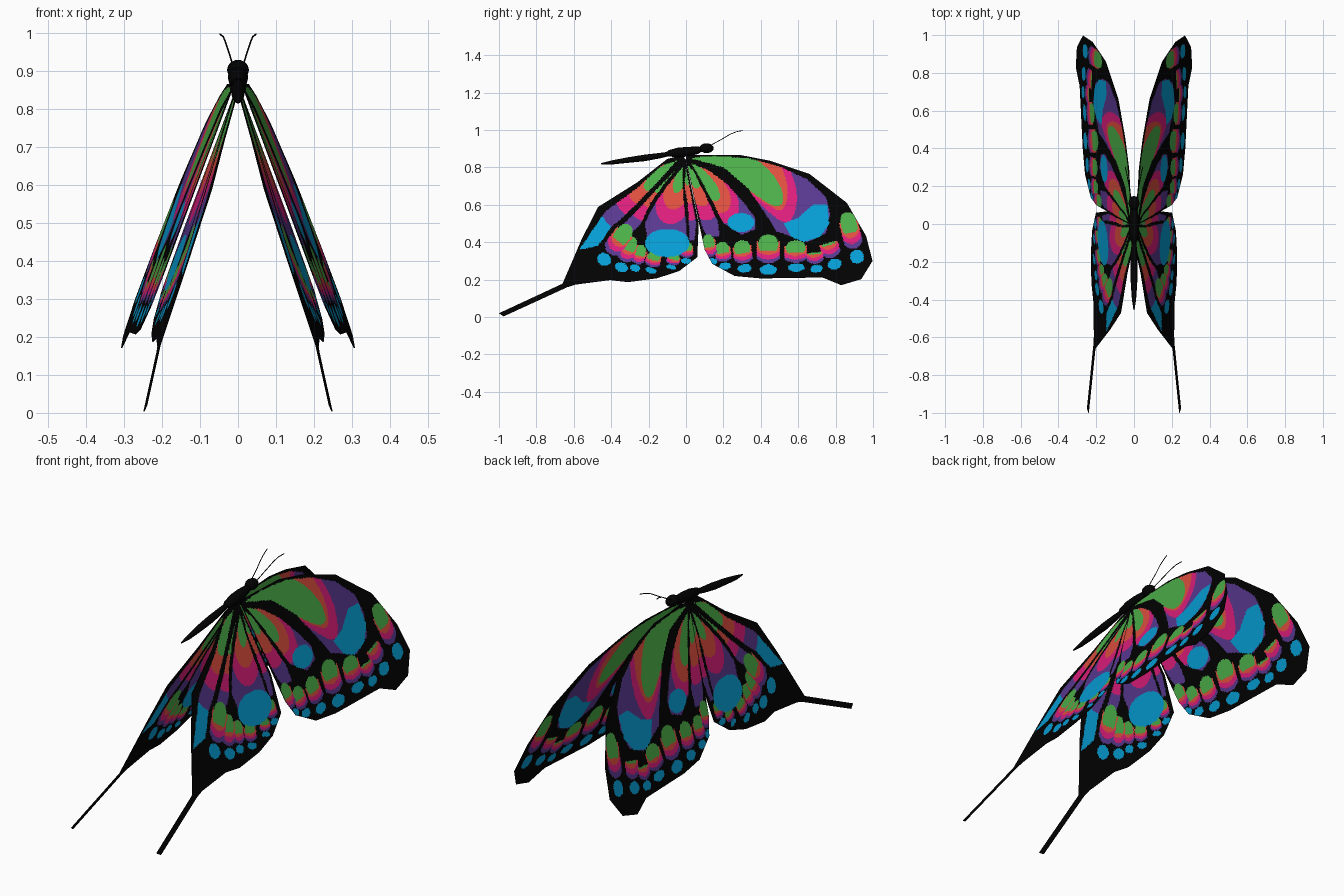
import bpy, math
from mathutils import Vector
from mathutils.geometry import delaunay_2d_cdt

COLOURS = {
    "black": (0.0006, 0.0006, 0.0006), "green": (0.072, 0.43, 0.066),
    "orange_red": (0.74, 0.078, 0.05), "magenta": (0.72, 0.013, 0.2),
    "purple": (0.1, 0.04, 0.28), "blue": (0.002, 0.34, 0.66)}
MATS = []
for name, rgb in COLOURS.items():
    m = bpy.data.materials.new(name)
    m.diffuse_color = (*rgb, 1)
    MATS.append(m)
BLACK, GREEN, ORANGE, MAGENTA, PURPLE, BLUE = range(6)
ALL_BLUE = (-1, -1, -1, -1)
ROOT = Vector((0, 0.855))


def inside(poly, p):
    hit = False
    for (ax, ay), (bx, by) in zip(poly, poly[1:] + poly[:1]):
        if (ay > p[1]) != (by > p[1]) and p[0] < (bx - ax) * (p[1] - ay) / (by - ay) + ax:
            hit = not hit
    return hit


def stack_colour(p, a, b, w, skip=0):
    """Marginal spot: green, orange, magenta, purple bands, then a blue dot."""
    a, b = Vector(a), Vector(b)
    d = b - a
    t = (p - a).dot(d) / d.length_squared
    s = abs((p - a).cross(d)) / d.length
    if skip < t < 0.76:
        if t < 0.42 and s < 0.85 * w * math.sqrt(max(0, 1 - abs(t / 0.25 - 1) ** 2.5)):
            return GREEN
        t += 0.12 * (s / w) ** 2          # bands curve round the spot
        if 0.28 < t < 0.75 and s < w:
            return ORANGE if t < 0.53 else MAGENTA if t < 0.65 else PURPLE
    elif 0.78 < t < 1.05:
        u = (t - 0.78) / 0.27
        if s < 0.75 * w * math.sqrt(1 - (2 * u - 1) ** 2):
            return BLUE
    return None


def wing_colour(p, cells, dots, stacks):
    for (y, z, ry, rz) in dots:
        if ((p.x - y) / ry) ** 2 + ((p.y - z) / rz) ** 2 < 1:
            return BLUE
    for st in stacks:
        c = stack_colour(p, *st)
        if c is not None:
            return c
    v = p - ROOT
    d, ang = v.length, math.atan2(-v.y, v.x)
    for bands, (m0, m1, k_green, k_up, k_down), poly in cells:
        if inside(poly, p):
            off = ang - m0 - m1 * d
            if d + k_green * off ** 2 < bands[0]:
                return GREEN
            e = d + (k_down if off > 0 else k_up) * off ** 2
            return ORANGE + sum(e > b for b in bands[1:])
    return BLACK


def wing(name, outline, cells, dots, stacks, offset, sweep, step=0.008):
    """Flat sheet in (y, z), triangulated, coloured by rule, tilted into a roof shape."""
    pts = [Vector(p) for p in outline]
    n = len(pts)
    y0, z0 = min(p.x for p in pts), min(p.y for p in pts)
    y1, z1 = max(p.x for p in pts), max(p.y for p in pts)
    h = step * 0.866
    for r in range(int((z1 - z0) / h) + 1):
        for c in range(int((y1 - y0) / step) + 1):
            q = (y0 + (c + 0.5 * (r % 2)) * step, z0 + r * h)
            if inside(outline, q):
                pts.append(Vector(q))
    res = delaunay_2d_cdt(pts, [], [list(range(n))], 1, 1e-5)
    v2, faces = res[0], res[2]
    cols = [wing_colour(sum((v2[i] for i in f), Vector((0, 0))) / len(f), cells, dots, stacks)
            for f in faces]
    for side, sx in (("right", 1), ("left", -1)):
        me = bpy.data.meshes.new(f"{side}_{name}")
        verts = [(sx * (offset + 0.36 * (0.86 - v.y) + sweep * v.x), v.x, v.y) for v in v2]
        me.from_pydata(verts, [], [list(f)[::sx] for f in faces])
        for m in MATS:
            me.materials.append(m)
        me.polygons.foreach_set("material_index", cols)
        ob = bpy.data.objects.new(f"{side}_{name}", me)
        bpy.context.collection.objects.link(ob)
        sol = ob.modifiers.new("thickness", "SOLIDIFY")
        sol.thickness, sol.offset = 0.003, 0


# Forewings
fore_outline = [(0, 0.84), (0, 0.865), (0.29, 0.866), (0.45, 0.835), (0.66, 0.765), (0.86, 0.61),
                (0.963, 0.433), (0.997, 0.30), (0.937, 0.203), (0.83, 0.171), (0.73, 0.212),
                (0.40, 0.207), (0.26, 0.22), (0.14, 0.285), (0.10, 0.36), (0.07, 0.5), (0.03, 0.7)]
fore_cells = [
    (ALL_BLUE, (0, 0, 0, 0, 0),
     [(0.52, 0.5), (0.6, 0.53), (0.68, 0.6), (0.755, 0.6), (0.765, 0.5), (0.72, 0.43),
      (0.63, 0.4), (0.56, 0.43)]),
    ((0.57, 0.59, 0.655), (-0.1, 0.96, 4, 1.0, 4),
     [(0.02, 0.85), (0.15, 0.86), (0.33, 0.85), (0.5, 0.805), (0.65, 0.735), (0.75, 0.64),
      (0.77, 0.55), (0.75, 0.45), (0.65, 0.4), (0.56, 0.43), (0.48, 0.46), (0.42, 0.56),
      (0.33, 0.69), (0.2, 0.80)]),
    ((0.29, 0.36, 0.42), (0.93, 0, 2, 1, 1),
     [(0.03, 0.82), (0.12, 0.785), (0.22, 0.71), (0.31, 0.61), (0.37, 0.53), (0.37, 0.47),
      (0.3, 0.44), (0.2, 0.5), (0.12, 0.66)]),
    ((0.18, 0.28, 0.36), (1.2, 0, 1.2, 1, 1),
     [(0.01, 0.81), (0.04, 0.78), (0.10, 0.66), (0.17, 0.51), (0.18, 0.43), (0.11, 0.43),
      (0.08, 0.5), (0.04, 0.66)])]
fore_dots = [(0.295, 0.505, 0.072, 0.05)]
fore_stacks = [
    ((0.115, 0.44), (0.14, 0.28), 0.036), ((0.19, 0.40), (0.21, 0.26), 0.042),
    ((0.295, 0.41), (0.315, 0.245), 0.05), ((0.44, 0.44), (0.44, 0.235), 0.062),
    ((0.585, 0.41), (0.59, 0.25), 0.06), ((0.68, 0.40), (0.70, 0.245), 0.045, 0.36),
    ((0.74, 0.47), (0.80, 0.265), 0.05, 0.36), ((0.855, 0.56), (0.92, 0.30), 0.05)]
wing("forewing", fore_outline, fore_cells, fore_dots, fore_stacks, 0.013, 0.055)

# Hindwings with ribbon tails
hind_outline = [(0, 0.84), (-0.02, 0.865), (-0.1, 0.845), (-0.26, 0.72), (-0.47, 0.588),
                (-0.557, 0.417), (-0.66, 0.178), (-1.0, 0.02), (-0.975, 0.004), (-0.635, 0.16),
                (-0.59, 0.174), (-0.406, 0.198), (-0.31, 0.187), (-0.155, 0.208),
                (-0.037, 0.246), (0.06, 0.32), (0.068, 0.5), (0.025, 0.71)]
hind_cells = [
    ((0.28, 0.37, 0.45, 0.55), (2.47, 0, 1.5, 0.8, 0.8),
     [(-0.05, 0.835), (-0.13, 0.81), (-0.26, 0.69), (-0.43, 0.565), (-0.51, 0.45), (-0.57, 0.36),
      (-0.47, 0.38), (-0.40, 0.48), (-0.33, 0.54), (-0.25, 0.62), (-0.14, 0.735)]),
    ((0.25, 0.34, 0.42), (2.27, 0, 1.5, 0.8, 0.8),
     [(-0.05, 0.79), (-0.14, 0.70), (-0.26, 0.57), (-0.35, 0.48), (-0.29, 0.45), (-0.24, 0.5),
      (-0.19, 0.61), (-0.11, 0.72)]),
    ((0.20, 0.29, 0.37), (1.85, 0, 1.5, 0.8, 0.8),
     [(-0.02, 0.80), (-0.1, 0.70), (-0.17, 0.60), (-0.22, 0.5), (-0.2, 0.38), (-0.1, 0.32),
      (0.01, 0.36), (0.0, 0.5), (-0.015, 0.65)]),
    ((0.15, 0.25, 0.34), (1.5, 0, 1.5, 0.8, 0.8),
     [(0, 0.79), (0.025, 0.66), (0.055, 0.5), (0.045, 0.41), (0.02, 0.41), (0.01, 0.6),
      (-0.008, 0.7)])]
hind_dots = [(-0.1, 0.395, 0.12, 0.075)]
hind_stacks = [
    ((-0.30, 0.49), (-0.45, 0.29), 0.05), ((-0.285, 0.43), (-0.35, 0.25), 0.045),
    ((-0.235, 0.385), (-0.275, 0.25), 0.036), ((-0.165, 0.35), (-0.19, 0.24), 0.04),
    ((-0.06, 0.34), (-0.08, 0.26), 0.036), ((0.005, 0.40), (0.0, 0.29), 0.036)]
wing("hindwing", hind_outline, hind_cells, hind_dots, hind_stacks, 0.002, 0.064)


def loft(name, rings, sides=14):
    """Closed body of revolution along y; rings are (y, z, half width, half height)."""
    verts, faces = [], []
    for y, z, rx, rz in rings:
        for i in range(sides):
            a = 2 * math.pi * i / sides
            verts.append((rx * math.cos(a), y, z + rz * math.sin(a)))
    for k in range(len(rings) - 1):
        for i in range(sides):
            j = (i + 1) % sides
            faces.append((k * sides + i, k * sides + j, (k + 1) * sides + j, (k + 1) * sides + i))
    last = (len(rings) - 1) * sides
    faces += [tuple(range(sides))[::-1], tuple(range(last, last + sides))]
    me = bpy.data.meshes.new(name)
    me.from_pydata(verts, [], [f[::-1] for f in faces])
    me.materials.append(MATS[BLACK])
    me.shade_smooth()
    bpy.context.collection.objects.link(bpy.data.objects.new(name, me))


# Body
loft("abdomen", [(-0.455, 0.82, 0.003, 0.003), (-0.40, 0.826, 0.011, 0.011),
                 (-0.32, 0.838, 0.017, 0.015), (-0.22, 0.851, 0.019, 0.018),
                 (-0.14, 0.863, 0.016, 0.015), (-0.09, 0.872, 0.012, 0.012)])
loft("thorax", [(-0.115, 0.872, 0.004, 0.004), (-0.09, 0.876, 0.018, 0.018),
                (-0.04, 0.88, 0.026, 0.027), (0.02, 0.885, 0.027, 0.026),
                (0.065, 0.892, 0.02, 0.02), (0.09, 0.898, 0.01, 0.01)])
loft("head", [(0.11 - 0.038 * math.cos(math.pi * k / 8), 0.903,
               0.001 + 0.028 * math.sin(math.pi * k / 8),
               0.001 + 0.026 * math.sin(math.pi * k / 8)) for k in range(9)])

# Antennae
for side, sx in (("right", 1), ("left", -1)):
    cu = bpy.data.curves.new(f"{side}_antenna", "CURVE")
    cu.dimensions = "3D"
    cu.bevel_depth, cu.bevel_resolution = 0.0022, 1
    path = [(0.015, 0.135, 0.92), (0.024, 0.19, 0.95), (0.033, 0.235, 0.977),
            (0.039, 0.27, 0.991), (0.047, 0.303, 0.997)]
    sp = cu.splines.new("POLY")
    sp.points.add(len(path) - 1)
    for pt, (x, y, z) in zip(sp.points, path):
        pt.co = (sx * x, y, z, 1)
    cu.materials.append(MATS[BLACK])
    bpy.context.collection.objects.link(bpy.data.objects.new(f"{side}_antenna", cu))
